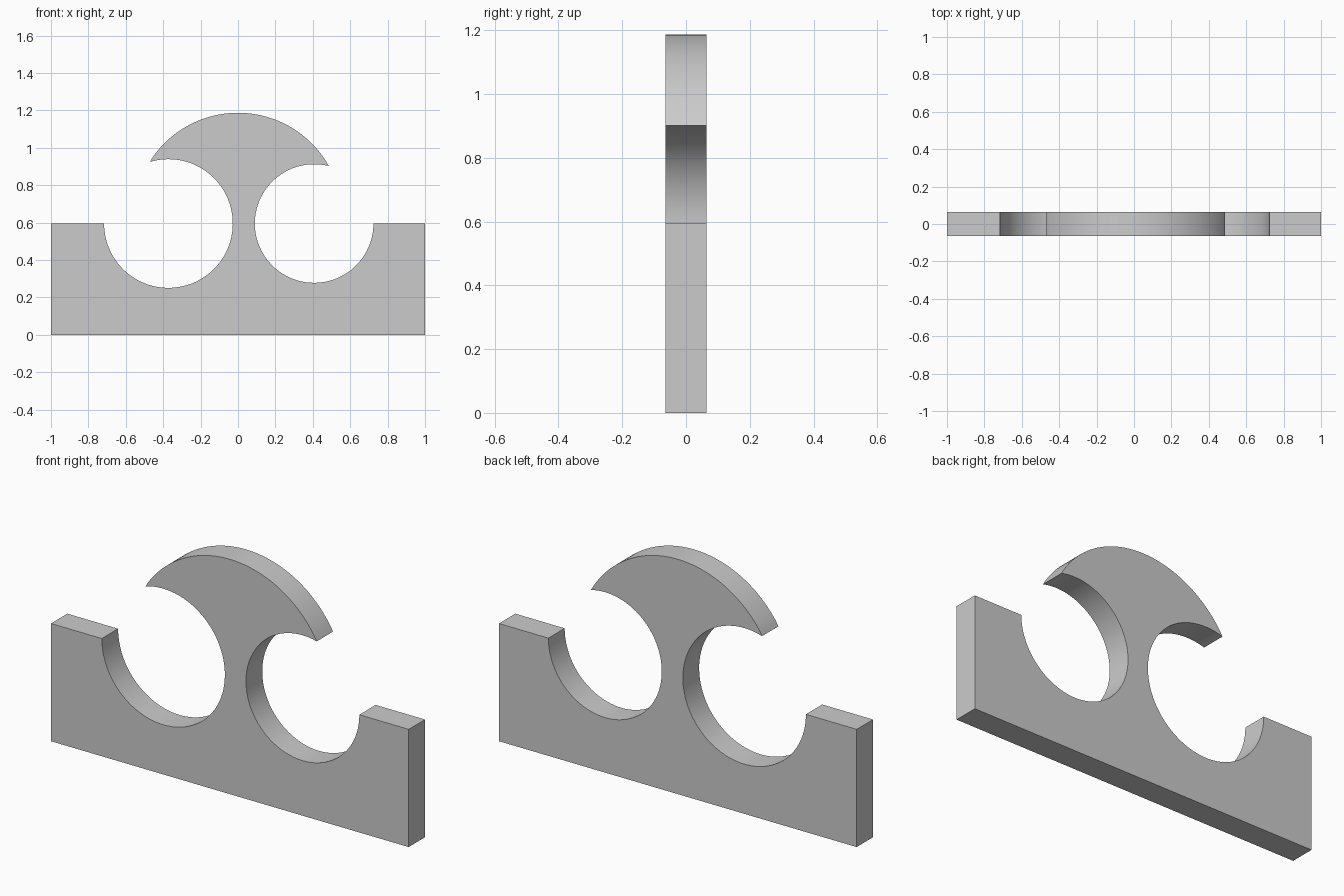
import bpy, bmesh
from math import cos, sin, radians

cube = bpy.data.objects.get("Cube")
if cube:
    bpy.data.objects.remove(cube, do_unlink=True)

SHOULDER = 0.595     # height of the base shoulders and hole centres
HALF_DEPTH = 0.065


def arc(cx, cz, r, start, end, steps):
    """Points along a circular arc, angles in degrees."""
    angles = [radians(start + (end - start) * i / steps) for i in range(steps + 1)]
    return [(cx + r * cos(a), cz + r * sin(a)) for a in angles]


# Outline: base block, right-hand hole, rounded cap, left-hand hole
outline = [(-1, 0), (1, 0), (1, SHOULDER)]
outline += arc(0.407, SHOULDER, 0.317, 0, -284.4, 72)
outline += arc(0, 0.63, 0.557, 29.2, 147.7, 48)[1:-1]
outline += arc(-0.372, SHOULDER, 0.344, 106.7, -180, 72)
outline += [(-1, SHOULDER)]

# Extrude the outline through the plate thickness
bm = bmesh.new()
face = bm.faces.new([bm.verts.new((x, -HALF_DEPTH, z)) for x, z in outline])
result = bmesh.ops.extrude_face_region(bm, geom=[face], use_keep_orig=True)
moved = [g for g in result["geom"] if isinstance(g, bmesh.types.BMVert)]
bmesh.ops.translate(bm, verts=moved, vec=(0, 2 * HALF_DEPTH, 0))
bmesh.ops.recalc_face_normals(bm, faces=bm.faces)
mesh = bpy.data.meshes.new("bracket_plate")
bm.to_mesh(mesh)
bm.free()

plate = bpy.data.objects.new("bracket_plate", mesh)
bpy.context.collection.objects.link(plate)

# Plain grey material
grey = bpy.data.materials.new("light_grey")
grey.use_nodes = True
colour = (0.6, 0.6, 0.6, 1)
grey.diffuse_color = colour
for node in grey.node_tree.nodes:
    if node.type == "BSDF_PRINCIPLED":
        node.inputs["Base Color"].default_value = colour
mesh.materials.append(grey)

# Smooth curved walls, crisp outline edges
bpy.ops.object.select_all(action="DESELECT")
plate.select_set(True)
bpy.context.view_layer.objects.active = plate
bpy.ops.object.shade_smooth_by_angle(angle=radians(30))
